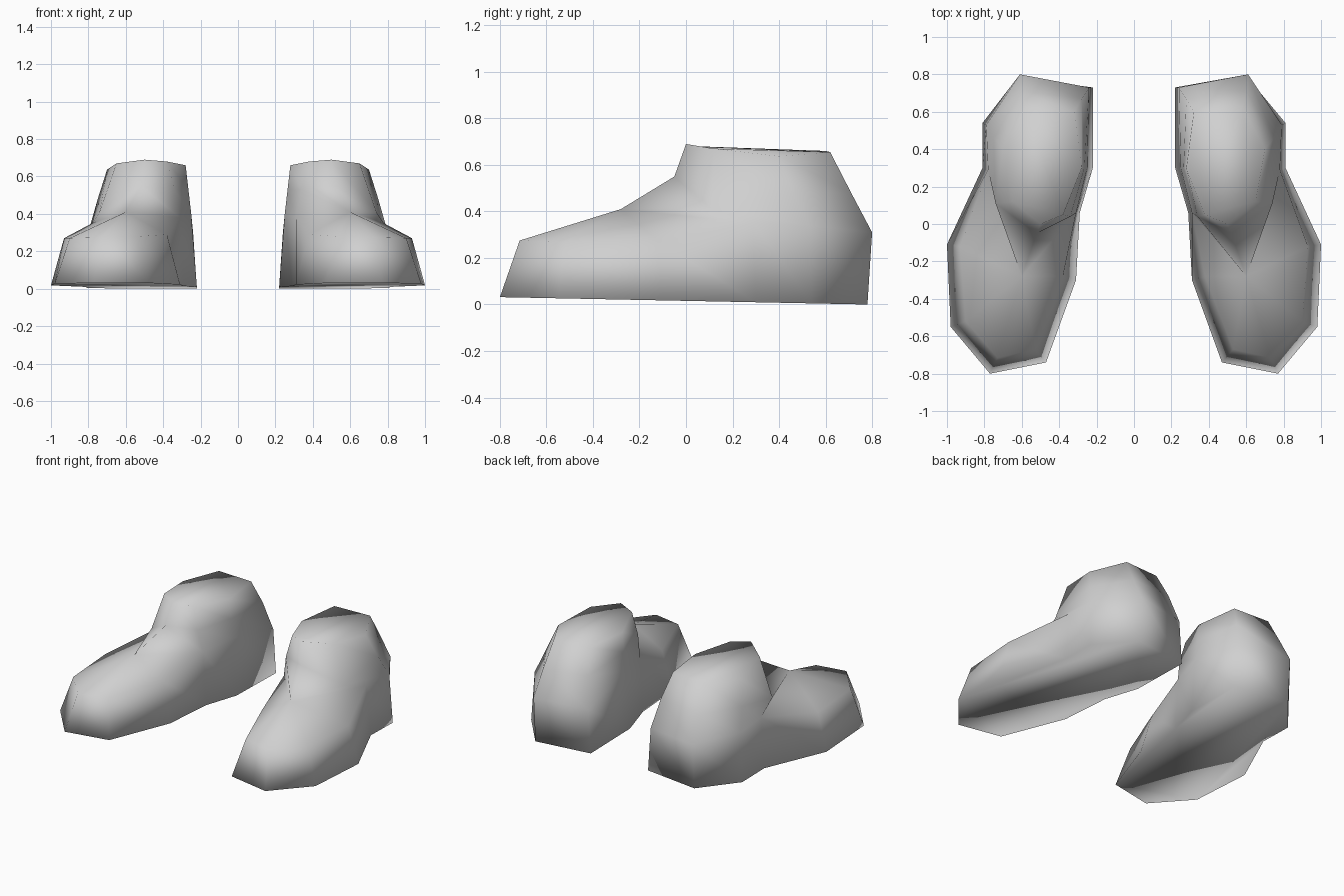
import bpy
import bmesh

default_cube = bpy.data.objects.get("Cube")
if default_cube:
    bpy.data.objects.remove(default_cube, do_unlink=True)

# One plain grey for both shoes
grey = bpy.data.materials.new("plain grey")
grey.use_nodes = True
colour = (0.63, 0.63, 0.63, 1)
grey.diffuse_color = colour
grey.node_tree.nodes["Principled BSDF"].inputs["Base Color"].default_value = colour

# Cross-sections of the left shoe, clockwise from the inner heel corner
SOLE_OUTLINE = [(.22, .73), (.61, .78), (.81, .54), (.81, .3), (1, -.11), (.98, -.55),
                (.77, -.8), (.47, -.74), (.31, -.3), (.29, .06), (.22, .3)]
SIDE_CREASE = [(.24, .73, .3), (.61, .8, .31), (.79, .53, .34), (.78, .29, .35),
               (.93, -.12, .27), (.9, -.52, .27), (.73, -.715, .275), (.53, -.67, .28),
               (.38, -.28, .29), (.31, .06, .38), (.25, .3, .4)]
ANKLE_LOOP = [(.28, .67, .5), (.6, .71, .48), (.75, .46, .48), (.74, .11, .41),
              (.52, -.05, .55), (.34, .04, .53), (.265, .3, .53)]
COLLAR_RIM = [(.32, .6, .66), (.58, .62, .655), (.7, .4, .637), (.65, .12, .67),
              (.5, 0, .69), (.38, .05, .68), (.28, .3, .66)]
INSTEP = (.6, -.28, .41)


def ring(bm, points, side):
    return [bm.verts.new((side * x, y, z)) for x, y, z in points]


def band(lower, upper):
    """Quads joining two closed rings of equal length."""
    n = len(lower)
    return [(lower[i], upper[i], upper[(i + 1) % n], lower[(i + 1) % n]) for i in range(n)]


def build_shoe(name, side):
    bm = bmesh.new()
    # The underside rises slightly from the heel to the toe
    sole = ring(bm, [(x, y, .02 * (.78 - y)) for x, y in SOLE_OUTLINE], side)
    crease = ring(bm, SIDE_CREASE, side)
    ankle = ring(bm, ANKLE_LOOP, side)
    rim = ring(bm, COLLAR_RIM, side)
    instep = bm.verts.new((side * INSTEP[0], INSTEP[1], INSTEP[2]))

    # Side walls and collar, closed by the sole and a flat top
    faces = band(sole, crease) + band(ankle, rim)
    faces += [tuple(sole), tuple(reversed(rim))]
    # Heel, outside and inside of the ankle
    for i in range(3):
        faces.append((crease[i], ankle[i], ankle[i + 1], crease[i + 1]))
    faces.append((crease[-2], ankle[-2], ankle[-1], crease[-1]))
    faces.append((crease[-1], ankle[-1], ankle[0], crease[0]))
    # Top of the foot fans out from the instep
    for i in range(3, 9):
        faces.append((crease[i], instep, crease[i + 1]))
    faces.append((crease[3], ankle[3], ankle[4], instep))
    faces.append((instep, ankle[4], ankle[5], crease[-2]))

    for corners in faces:
        face = bm.faces.new(corners if side > 0 else tuple(reversed(corners)))
        face.smooth = True
    mesh = bpy.data.meshes.new(name)
    bm.to_mesh(mesh)
    bm.free()
    mesh.materials.append(grey)
    shoe = bpy.data.objects.new(name, mesh)
    bpy.context.collection.objects.link(shoe)


build_shoe("left_shoe", 1)
build_shoe("right_shoe", -1)
